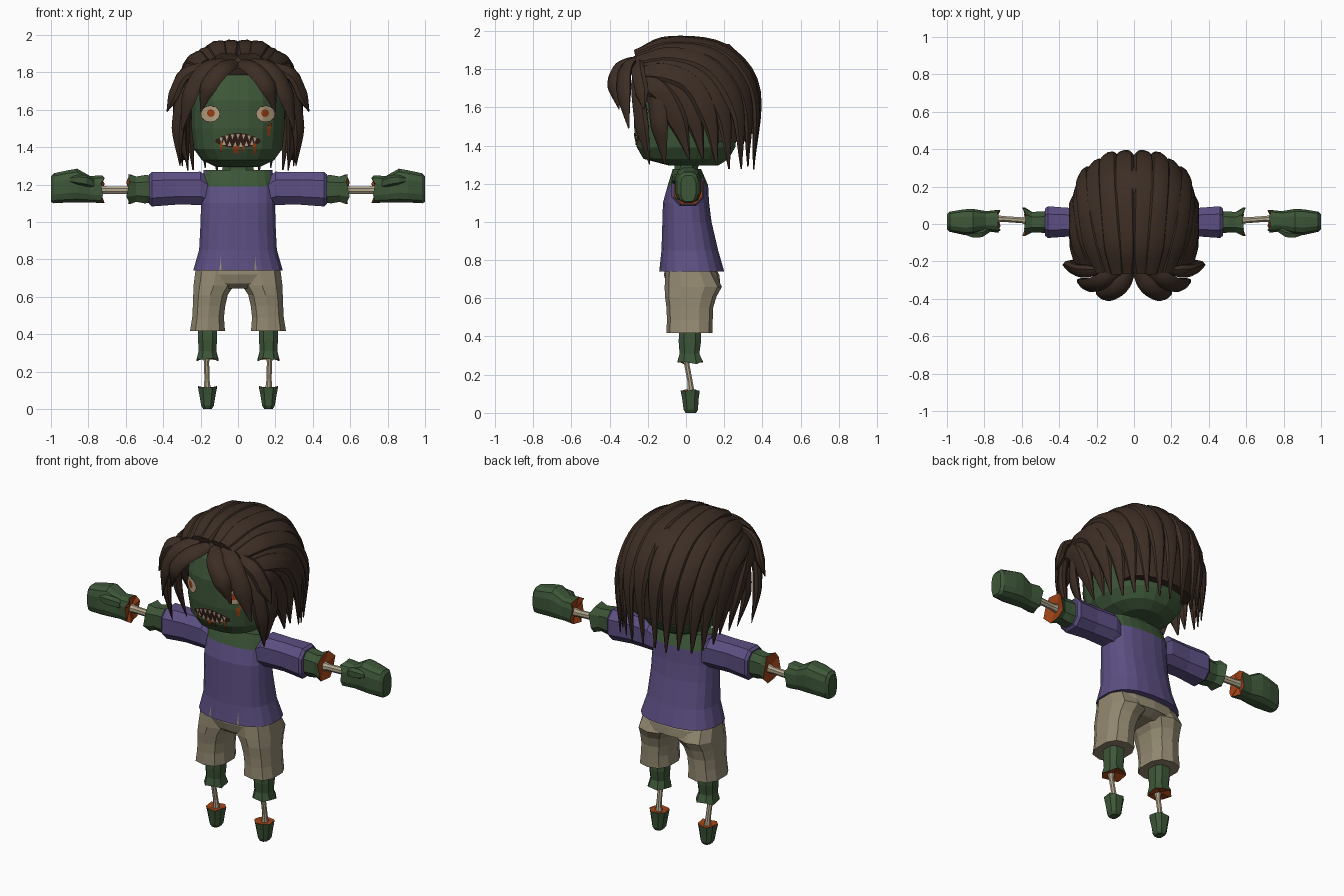
import bpy, bmesh, math, random
from mathutils import Vector
from mathutils.bvhtree import BVHTree

if "Cube" in bpy.data.objects:
    bpy.data.objects.remove(bpy.data.objects["Cube"])

random.seed(4)


def material(name, rgb):
    m = bpy.data.materials.new(name)
    m.diffuse_color = (*rgb, 1)
    m.use_nodes = True
    m.node_tree.nodes["Principled BSDF"].inputs["Base Color"].default_value = m.diffuse_color
    return m


SKIN = material("green_skin", (0.047, 0.095, 0.04))
SHIRT = material("purple_cloth", (0.108, 0.078, 0.225))
KHAKI = material("khaki_cloth", (0.29, 0.25, 0.165))
HAIR = material("brown_hair", (0.046, 0.027, 0.018))
BONE = material("bone", (0.46, 0.39, 0.27))
BLOOD = material("blood", (0.34, 0.055, 0.008))
MOUTH = material("dark_mouth", (0.03, 0.012, 0.008))
EYE = material("eye_cream", (0.47, 0.36, 0.22))


def finish(name, bm, mats, mirror=False):
    bmesh.ops.recalc_face_normals(bm, faces=bm.faces)
    me = bpy.data.meshes.new(name)
    bm.to_mesh(me)
    bm.free()
    for m in mats:
        me.materials.append(m)
    ob = bpy.data.objects.new(name, me)
    bpy.context.collection.objects.link(ob)
    if mirror:
        ob.modifiers.new("mirror", "MIRROR").use_mirror_merge = False
    return ob


def smooth(ob, angle=40):
    bpy.ops.object.select_all(action="DESELECT")
    ob.select_set(True)
    bpy.context.view_layer.objects.active = ob
    bpy.ops.object.shade_smooth_by_angle(angle=math.radians(angle))


def skin_rings(bm, rings, cap=0, recess=Vector()):
    """Join rings of verts with quads and close both ends with fans."""
    n = len(rings[0])
    for a, b in zip(rings, rings[1:]):
        for i in range(n):
            bm.faces.new((a[i], a[(i + 1) % n], b[(i + 1) % n], b[i]))
    for ring, idx, off in ((rings[0], 0, Vector()), (rings[-1], cap, recess)):
        c = bm.verts.new(sum((v.co for v in ring), Vector()) / n + off)
        for i in range(n):
            bm.faces.new((ring[i], ring[(i + 1) % n], c)).material_index = idx


def loft(name, axis, rings, mats, n=8, ex=2.6, torn=0.0, mirror=False):
    """Rings are (position, centre u, centre v, radius u, radius v)."""
    bm, out = bmesh.new(), []
    step = math.copysign(torn, rings[-1][0] - rings[-2][0])
    for k, (p, cu, cv, ru, rv) in enumerate(rings):
        ring = []
        for i in range(n):
            a = math.tau * (i + 0.5) / n
            c, s = math.cos(a), math.sin(a)
            u = cu + ru * math.copysign(abs(c) ** (2 / ex), c)
            v = cv + rv * math.copysign(abs(s) ** (2 / ex), s)
            q = p
            if torn and k == len(rings) - 1:
                q += step * (1, -.6, .2, -.3)[i % 4]
            ring.append(bm.verts.new((u, v, q) if axis == "z" else (q, u, v)))
        out.append(ring)
    recess = Vector((0, 0, -step) if axis == "z" else (-step, 0, 0)) * 1.4
    skin_rings(bm, out, 1 if torn else 0, recess)
    return finish(name, bm, mats, mirror)


# head, neck and torso
head = loft("head", "z", [
    (1.295, 0, .04, .12, .13), (1.33, 0, .0, .195, .225), (1.39, 0, 0, .238, .26),
    (1.5, 0, 0, .252, .275), (1.65, 0, 0, .25, .275), (1.76, 0, .01, .23, .255),
    (1.84, 0, .02, .18, .2), (1.9, 0, .02, .09, .11)], [SKIN], n=20, ex=2.5)
loft("neck", "z", [(1.2, 0, .01, .12, .075), (1.27, 0, .0, .09, .065),
                   (1.36, 0, .01, .085, .07)], [SKIN])
torso = loft("shirt", "z", [
    (.74, 0, .03, .242, .172), (.85, 0, .02, .21, .15), (1.0, 0, .005, .202, .13),
    (1.1, 0, 0, .2, .122), (1.19, 0, .01, .2, .107), (1.277, 0, .005, .185, .075)],
    [SHIRT, SKIN], n=20, ex=2.5)
for f in torso.data.polygons:  # scoop neckline
    if f.center.z > 1.2 and abs(f.center.x) < .17:
        f.material_index = 1

# sleeves, torn forearms, exposed bones and hands
loft("sleeves", "x", [(.14, .01, 1.15, .07, .07), (.2, .01, 1.18, .088, .094),
                      (.33, .01, 1.18, .08, .093), (.46, .01, 1.175, .09, .098),
                      (.475, .01, 1.175, .078, .085)], [SHIRT], mirror=True)
loft("forearms", "x", [(.44, .01, 1.175, .065, .078), (.5, .01, 1.175, .06, .08),
                       (.545, .01, 1.175, .058, .072), (.585, .012, 1.175, .08, .085)],
     [SKIN, BLOOD], torn=.012, mirror=True)
loft("arm_bones", "x", [(.55, .015, 1.172, .03, .03), (.6, .02, 1.17, .017, .022),
                        (.7, .027, 1.17, .017, .022), (.76, .027, 1.172, .025, .028)],
     [BONE], ex=2, mirror=True)
loft("hands", "x", [(1.0, .012, 1.175, .04, .07), (.985, .012, 1.18, .055, .082),
                    (.91, .01, 1.19, .07, .088), (.86, .012, 1.195, .07, .092),
                    (.79, .015, 1.175, .055, .072), (.725, .015, 1.175, .062, .076)],
     [SKIN, BLOOD], n=12, ex=3, torn=.012, mirror=True)
loft("thumbs", "x", [(.77, -.02, 1.205, .025, .025), (.81, -.045, 1.22, .028, .03),
                     (.86, -.052, 1.225, .024, .026), (.895, -.05, 1.225, .012, .014)],
     [SKIN], n=6, mirror=True)

# shorts, torn shins, bones and feet
loft("shorts_hips", "z", [(.77, 0, .02, .222, .13), (.72, 0, .03, .232, .145),
                          (.67, 0, .04, .225, .14), (.645, 0, .03, .12, .1)], [KHAKI], n=14)
loft("shorts_legs", "z", [(.76, .115, .015, .114, .12), (.66, .13, .038, .112, .15),
                          (.61, .147, .025, .096, .135), (.55, .155, .02, .09, .122),
                          (.49, .16, .02, .088, .12), (.418, .163, .018, .097, .12)],
     [KHAKI], n=10, mirror=True)
loft("shins", "z", [(.46, .163, .02, .055, .06), (.37, .163, .02, .054, .062),
                    (.31, .163, .018, .05, .055), (.265, .163, .022, .062, .07)],
     [SKIN, BLOOD], torn=.01, mirror=True)
loft("leg_bones", "z", [(.3, .168, .0, .024, .024), (.25, .168, .005, .015, .015),
                        (.16, .166, .022, .015, .015), (.09, .164, .028, .022, .022)],
     [BONE], ex=2, mirror=True)
loft("feet", "z", [(0, .163, .025, .024, .03), (.018, .163, .025, .036, .04),
                   (.075, .163, .023, .046, .046), (.117, .163, .022, .054, .053)],
     [SKIN, BLOOD], torn=.006, mirror=True)


def decal(name, target, shapes, mat, lift):
    """Thin painted shapes given in x and z, pressed onto the front of a part."""
    me = target.data
    tree = BVHTree.FromPolygons([v.co for v in me.vertices],
                                [p.vertices[:] for p in me.polygons])
    bm = bmesh.new()
    for pts in shapes:
        bm.faces.new([bm.verts.new((x, -1, z)) for x, z in pts])
    bmesh.ops.triangulate(bm, faces=bm.faces)
    bmesh.ops.subdivide_edges(bm, edges=bm.edges, cuts=2, use_grid_fill=True)
    for v in bm.verts:
        hit = tree.ray_cast(v.co, Vector((0, 1, 0)))[0]
        v.co.y = (hit.y if hit else 0) - lift
    ob = finish(name, bm, [mat])
    for p in [p for p in ob.data.polygons if p.normal.y > 0]:
        p.flip()


def oval(x, z, rx, rz, n=12):
    return [(x + rx * math.cos(math.tau * i / n), z + rz * math.sin(math.tau * i / n))
            for i in range(n)]


# painted face and hem slits
decal("eye_rims", head, [oval(s * .148, 1.578, .053, .045) for s in (1, -1)], MOUTH, .003)
decal("eyes", head, [oval(s * .148, 1.578, .05, .042) for s in (1, -1)], EYE, .005)
decal("pupils", head, [oval(s * .145, 1.582, .022, .021, 8) for s in (1, -1)], BLOOD, .008)
upper = lambda x: 1.476 - 2.4 * x * x
lower = lambda x: 1.395 + 2.0 * x * x
xs = [-.12 + .24 * i / 8 for i in range(9)]
decal("mouth", head, [[(a, upper(a)), (b, upper(b)), (b, lower(b)), (a, lower(a))]
                      for a, b in zip(xs, xs[1:])], MOUTH, .004)
teeth = []
for i in range(7):
    x = -.09 + .03 * i
    teeth.append([(x - .009, upper(x) - .006), (x + .009, upper(x) - .006), (x, upper(x) - .034)])
    if i < 6:
        x += .015
        teeth.append([(x - .01, lower(x) + .006), (x + .01, lower(x) + .006), (x, lower(x) + .034)])
decal("teeth", head, teeth, BONE, .006)
drips = [[(x - w, z1), (x + w, z1), (x + w * .6, z0), (x - w * .6, z0)] for x, w, z0, z1 in (
    (-.09, .007, 1.375, 1.425), (.088, .008, 1.36, 1.42), (-.01, .018, 1.365, 1.405),
    (.03, .006, 1.375, 1.405), (.165, .011, 1.46, 1.515), (.175, .007, 1.51, 1.53))]
decal("blood_drips", head, drips, BLOOD, .008)
decal("hem_slits", torso, [[(s * .088, .741), (s * .1, .741), (s * .092, .815)]
                           for s in (1, -1)], KHAKI, .004)

# scalp under the strands
smooth(loft("scalp", "z", [
    (1.42, 0, .19, .22, .12), (1.6, 0, .14, .265, .2), (1.75, 0, .065, .275, .275),
    (1.82, 0, .04, .25, .28), (1.88, 0, .03, .21, .25), (1.93, 0, .04, .14, .19),
    (1.945, 0, .05, .03, .04)], [HAIR], n=20, ex=2.2))


def strand(bm, pts, width, thick, lift=0.0):
    """Flattened tapering lock along a smooth path, for both sides."""
    pts = [Vector(p) for p in pts]
    ext = [2 * pts[0] - pts[1]] + pts + [2 * pts[-1] - pts[-2]]
    path = []
    for k in range(len(pts) - 1):
        a, b, c, d = ext[k:k + 4]
        for j in range(5):
            t = j / 5
            path.append(.5 * (2 * b + (c - a) * t + (2 * a - 5 * b + 4 * c - d) * t * t
                              + (3 * b - a - 3 * c + d) * t ** 3))
    path.append(pts[-1])
    last = len(path) - 1
    for s in (1, -1):
        rings = []
        for i, p in enumerate(path):
            tan = (path[min(i + 1, last)] - path[max(i - 1, 0)]).normalized()
            side = tan.cross(p - Vector((0, .03, 1.58))).normalized()
            up = side.cross(tan)
            t = i / last
            k = min(.65 + 2 * t, 1) * min(1, .08 + 2.9 * (1 - t))
            ring = []
            for m in range(8):
                a = math.tau * m / 8
                q = p + up * lift + side * math.cos(a) * width * k + up * math.sin(a) * thick * k
                ring.append(bm.verts.new((q.x * s, q.y, q.z)))
            rings.append(ring)
        skin_rings(bm, rings)


# swept-back strands, blended between key paths from the parting to the temple
KEYS = [
    [(.04, -.26, 1.88), (.045, -.08, 1.94), (.05, .2, 1.9), (.05, .365, 1.68), (.04, .355, 1.27)],
    [(.12, -.26, 1.86), (.16, -.06, 1.91), (.19, .18, 1.86), (.19, .325, 1.64), (.16, .335, 1.27)],
    [(.19, -.25, 1.82), (.25, -.07, 1.84), (.275, .11, 1.77), (.28, .23, 1.57), (.26, .26, 1.27)],
    [(.24, -.24, 1.77), (.29, -.1, 1.76), (.305, .02, 1.7), (.305, .1, 1.54), (.29, .14, 1.28)],
    [(.25, -.24, 1.71), (.285, -.17, 1.71), (.3, -.1, 1.65), (.3, -.03, 1.5), (.29, .02, 1.29)]]
bm = bmesh.new()
COUNT = 8
for i in range(COUNT):
    t = i / (COUNT - 1) * 3.999
    k, f = int(t), t % 1
    pts = [Vector(a).lerp(Vector(b), f) for a, b in zip(KEYS[k], KEYS[k + 1])]
    pts[-1].z += random.uniform(0, .05)
    strand(bm, pts, .06, .034, .012 * (i % 2))
smooth(finish("hair_strands", bm, [HAIR]))

# curtain fringe and loose side locks
bm = bmesh.new()
for pts, w in (
        ([(.02, -.25, 1.85), (.09, -.35, 1.81), (.16, -.38, 1.72), (.2, -.35, 1.59)], .05),
        ([(.08, -.25, 1.86), (.19, -.315, 1.8), (.26, -.325, 1.67), (.3, -.3, 1.49)], .052),
        ([(.2, -.25, 1.83), (.29, -.25, 1.78), (.34, -.23, 1.68), (.38, -.22, 1.59)], .042),
        ([(.22, -.25, 1.79), (.29, -.25, 1.68), (.32, -.23, 1.5), (.31, -.19, 1.3)], .045),
        ([(.24, -.22, 1.75), (.295, -.16, 1.65), (.31, -.14, 1.5), (.27, -.11, 1.3)], .052)):
    strand(bm, pts, w, .026)
smooth(finish("hair_fringe", bm, [HAIR]))
